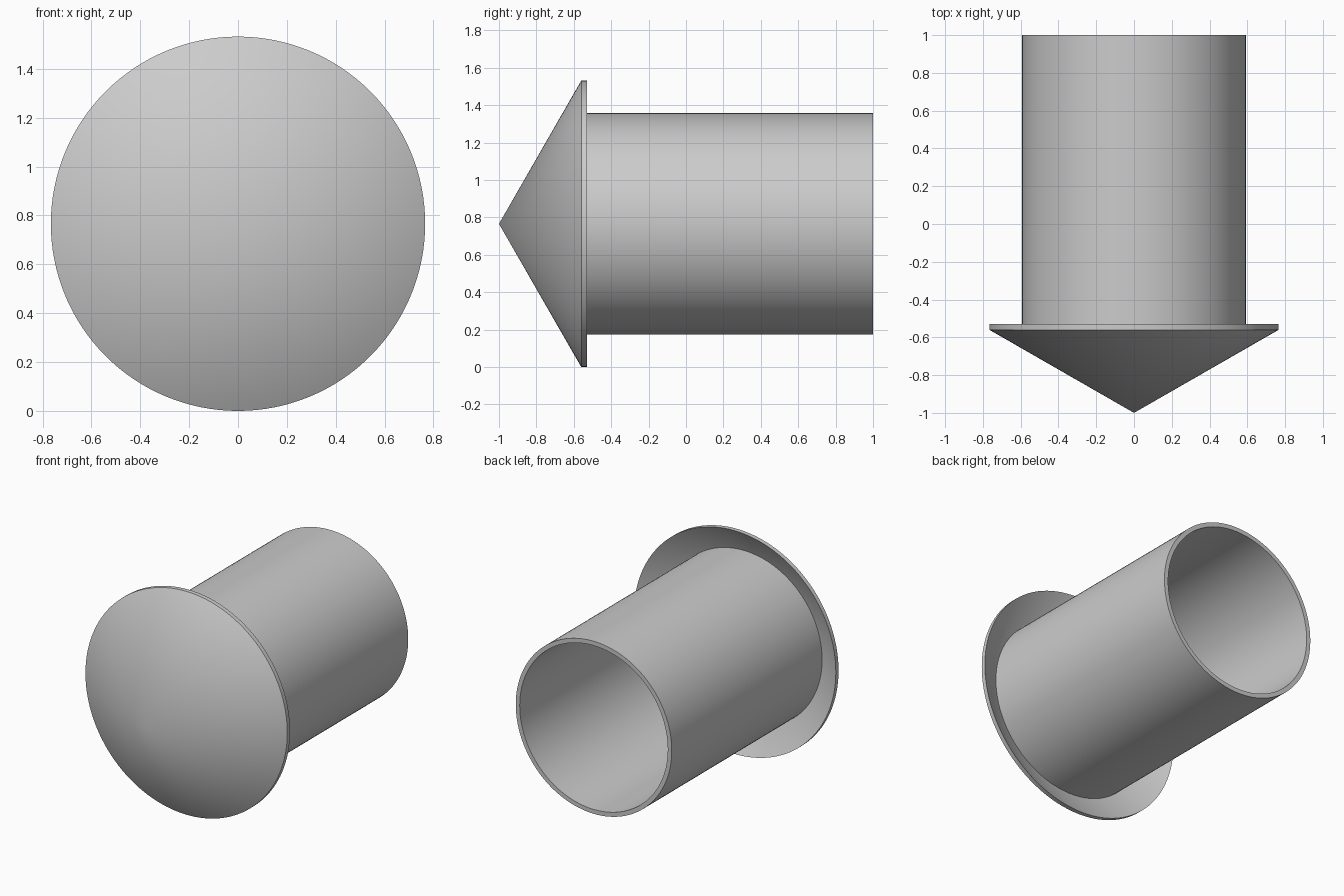
import bpy, bmesh, math
from mathutils import Matrix, Vector

cube = bpy.data.objects.get("Cube")
if cube:
    bpy.data.objects.remove(cube, do_unlink=True)

SEGMENTS = 128
CAP_RADIUS = 0.766      # also the height of the axis above the ground
TUBE_RADIUS = 0.592
WALL = 0.03
CAP_EDGE = -0.56        # y where the cone meets its rim
SLOPE = (CAP_EDGE + 1) / CAP_RADIUS

grey = bpy.data.materials.new("plain grey")
grey.use_nodes = True
colour = (0.6, 0.6, 0.6, 1)
grey.diffuse_color = colour
grey.node_tree.nodes["Principled BSDF"].inputs["Base Color"].default_value = colour


def lathe(name, profile, closed):
    """Spin (radius, y) points about the horizontal axis."""
    bm = bmesh.new()
    verts = [bm.verts.new((r, y, 0)) for r, y in profile]
    edges = [bm.edges.new(pair) for pair in zip(verts, verts[1:])]
    if closed:
        edges.append(bm.edges.new((verts[-1], verts[0])))
    bmesh.ops.spin(bm, geom=verts + edges, cent=(0, 0, 0), axis=(0, 1, 0),
                   angle=math.tau, steps=SEGMENTS, use_duplicate=False)
    bmesh.ops.remove_doubles(bm, verts=bm.verts, dist=1e-4)
    bmesh.ops.recalc_face_normals(bm, faces=bm.faces)
    bmesh.ops.translate(bm, verts=bm.verts, vec=(0, 0, CAP_RADIUS))
    mesh = bpy.data.meshes.new(name)
    bm.to_mesh(mesh)
    bm.free()
    mesh.materials.append(grey)
    obj = bpy.data.objects.new(name, mesh)
    bpy.context.collection.objects.link(obj)
    bpy.ops.object.select_all(action="DESELECT")
    obj.select_set(True)
    bpy.context.view_layer.objects.active = obj
    bpy.ops.object.shade_smooth_by_angle(angle=math.radians(30))
    return obj


# Hollow conical cap with a thin straight rim
lathe("conical_cap", [(0, -1), (CAP_RADIUS, CAP_EDGE),
                      (CAP_RADIUS, CAP_EDGE + WALL), (0, WALL - 1)], False)


# Open tube whose front end follows the inside of the cap
def cap_inside(radius):
    return -1 + WALL + radius * SLOPE - 0.005


inner = TUBE_RADIUS - WALL
lathe("open_tube", [(TUBE_RADIUS, cap_inside(TUBE_RADIUS)), (TUBE_RADIUS, 1),
                    (inner, 1), (inner, cap_inside(inner))], True)
